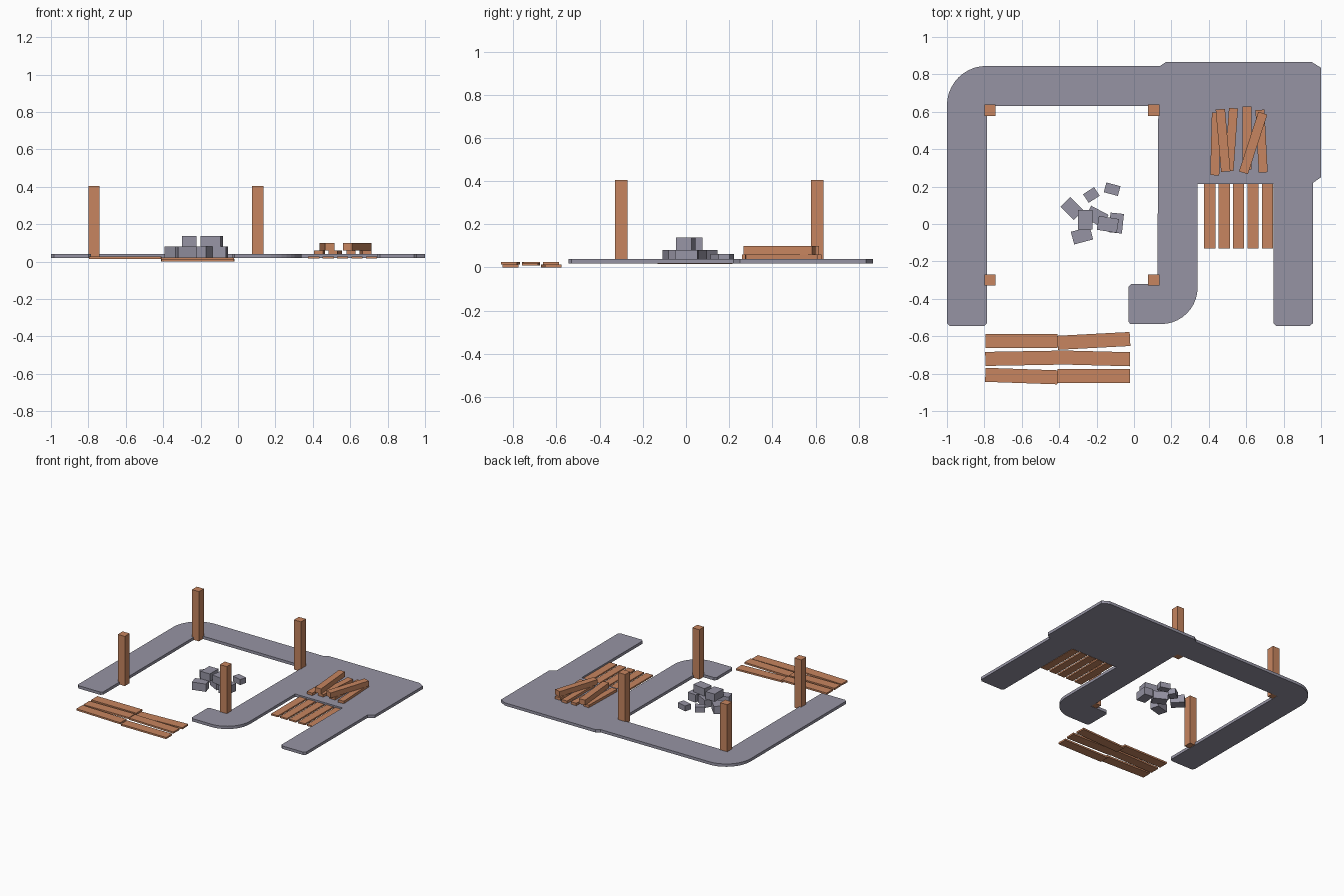
import bpy
import bmesh
from math import radians, cos, sin
from mathutils import Matrix

if "Cube" in bpy.data.objects:
    bpy.data.objects.remove(bpy.data.objects["Cube"], do_unlink=True)


def material(name, rgb):
    m = bpy.data.materials.new(name)
    m.use_nodes = True
    colour = (*rgb, 1)
    m.diffuse_color = colour
    m.node_tree.nodes["Principled BSDF"].inputs["Base Color"].default_value = colour
    return m


WOOD = material("warm wood", (0.57, 0.235, 0.115))
STONE = material("grey stone", (0.305, 0.296, 0.37))


def finish(name, bm, mat):
    bmesh.ops.recalc_face_normals(bm, faces=bm.faces)
    mesh = bpy.data.meshes.new(name)
    bm.to_mesh(mesh)
    bm.free()
    mesh.materials.append(mat)
    obj = bpy.data.objects.new(name, mesh)
    bpy.context.collection.objects.link(obj)
    return obj


def box(name, mat, x, y, sx, sy, z0, z1, turn=0):
    """Box with its base at z0 and top at z1, turned about its own centre."""
    bm = bmesh.new()
    bmesh.ops.create_cube(bm, size=1)
    bmesh.ops.scale(bm, vec=(sx, sy, z1 - z0), verts=bm.verts)
    obj = finish(name, bm, mat)
    obj.matrix_world = (Matrix.Translation((x, y, (z0 + z1) / 2))
                        @ Matrix.Rotation(radians(turn), 4, "Z"))
    return obj


def arc(cx, cy, r, start, end, steps=10):
    angles = [radians(start + (end - start) * i / steps) for i in range(steps + 1)]
    return [(cx + r * cos(a), cy + r * sin(a)) for a in angles]


# Paved foundation: one outline with rounded and clipped corners
outline = [(-0.985, -0.545), (-1, -0.53)]
outline += arc(-0.79, 0.635, 0.21, 180, 90)
outline += [(0.14, 0.845), (0.17, 0.866), (0.95, 0.866), (1, 0.835),
            (1, 0.25), (0.957, 0.22), (0.957, -0.53), (0.94, -0.545),
            (0.76, -0.545), (0.745, -0.53), (0.745, 0.215), (0.34, 0.215)]
outline += arc(0.145, -0.34, 0.195, 0, -90)
outline += [(-0.02, -0.535), (-0.03, -0.52), (-0.03, -0.335), (-0.015, -0.32),
            (0.125, -0.32), (0.13, 0.63), (-0.785, 0.63),
            (-0.785, -0.53), (-0.8, -0.545)]
bm = bmesh.new()
face = bm.faces.new([bm.verts.new((x, y, 0.018)) for x, y in outline])
top = bmesh.ops.extrude_face_region(bm, geom=[face])["geom"]
bmesh.ops.translate(bm, vec=(0, 0, 0.022),
                    verts=[v for v in top if isinstance(v, bmesh.types.BMVert)])
finish("foundation", bm, STONE)

# Corner posts
for side, x in (("right", -0.77), ("left", 0.105)):
    for end, y in (("front", -0.3), ("back", 0.608)):
        box(f"{end}_{side}_post", WOOD, x, y, 0.06, 0.06, 0.02, 0.405)

# Stone blocks heaped in the middle: x, y, size x, size y, base, top, turn
blocks = [(-0.332, 0.083, 0.075, 0.1, 0.02, 0.08, 45),
          (-0.228, 0.155, 0.07, 0.055, 0.02, 0.062, 33),
          (-0.117, 0.186, 0.078, 0.054, 0.02, 0.062, -15),
          (-0.278, -0.062, 0.105, 0.07, 0.02, 0.08, 15),
          (-0.2, 0.04, 0.105, 0.075, 0.02, 0.08, -28),
          (-0.095, 0.005, 0.072, 0.105, 0.02, 0.08, -6),
          (-0.26, 0.023, 0.078, 0.105, 0.08, 0.138, 0),
          (-0.14, -0.002, 0.108, 0.075, 0.08, 0.138, -9)]
for i, b in enumerate(blocks):
    box(f"stone_block_{i + 1}", STONE, *b)

# Slatted floor in the notch of the foundation
for i in range(5):
    box(f"floor_slat_{i + 1}", WOOD, 0.405 + i * 0.0772, 0.042,
        0.06, 0.346, 0.016, 0.028)

# Timber stack: four boards below, two thicker beams on top
for i, (x, y, turn) in enumerate([(0.436, 0.428, -1.5), (0.52, 0.452, -4),
                                  (0.605, 0.46, 0), (0.682, 0.443, 3)]):
    box(f"stacked_board_{i + 1}", WOOD, x, y, 0.048, 0.335, 0.04, 0.06, turn)
for i, (x, y, turn) in enumerate([(0.476, 0.447, 5), (0.637, 0.433, -18)]):
    box(f"stacked_beam_{i + 1}", WOOD, x, y, 0.05, 0.335, 0.06, 0.1, turn)

# Front walkway: right-hand boards overlap slightly higher than left-hand ones
walkway = [(-0.625, 0, 3), (-0.718, 1, -1.5), (-0.813, -2, 0)]
for i, (y, right_turn, left_turn) in enumerate(walkway):
    box(f"walkway_right_board_{i + 1}", WOOD, -0.602, y, 0.386, 0.075,
        0.013, 0.026, right_turn)
    base = 0.008 if i == 1 else 0
    box(f"walkway_left_board_{i + 1}", WOOD, -0.215, y, 0.388, 0.075,
        base, base + 0.013, left_turn)
